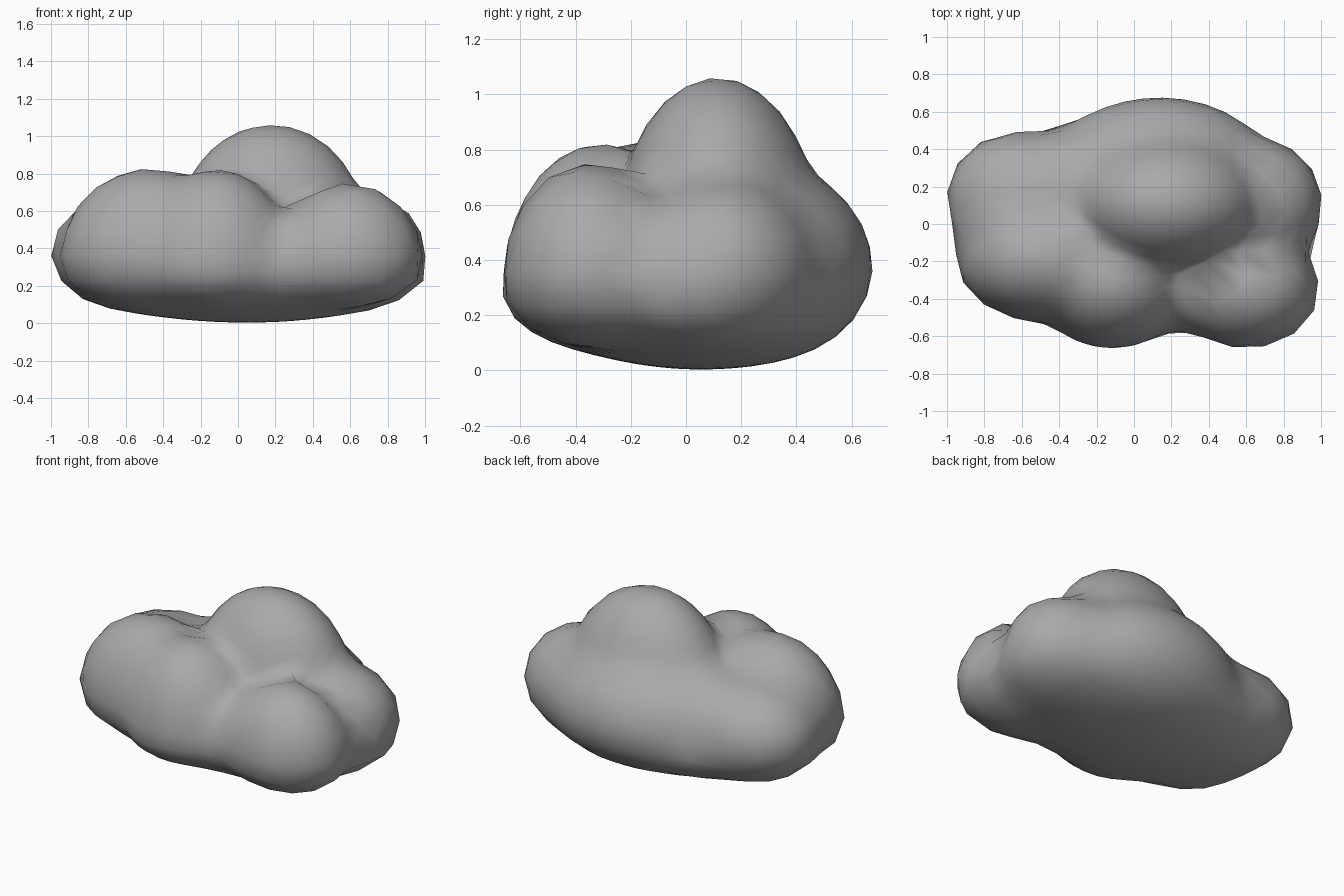
import bpy
import bmesh
import math
from mathutils import Vector

default_cube = bpy.data.objects.get("Cube")
if default_cube:
    bpy.data.objects.remove(default_cube, do_unlink=True)

# Soft grey surface
grey = bpy.data.materials.new("soft_grey")
grey.use_nodes = True
colour = (0.4, 0.4, 0.4, 1)
grey.diffuse_color = colour
bsdf = next(n for n in grey.node_tree.nodes if n.type == 'BSDF_PRINCIPLED')
bsdf.inputs["Base Color"].default_value = colour
bsdf.inputs["Roughness"].default_value = 0.8

# Puffs of the cloud: centre, then radii along x, y, upward and downward
puffs = {
    "base": ((0.04, 0.04, 0.255), (0.95, 0.54, 0.33, 0.25)),
    "tower": ((0.18, 0.115, 0.50), (0.50, 0.36, 0.56, 0.38)),
    "shoulder": ((-0.20, 0.18, 0.42), (0.48, 0.32, 0.29, 0.30)),
    "back": ((0.14, 0.28, 0.37), (0.58, 0.395, 0.37, 0.31)),
    "right_end": ((-0.62, 0.14, 0.38), (0.38, 0.35, 0.30, 0.28)),
    "left_end": ((0.66, 0.12, 0.38), (0.34, 0.33, 0.31, 0.27)),
    "front_right": ((-0.48, -0.18, 0.33), (0.47, 0.345, 0.495, 0.24)),
    "front_middle": ((-0.12, -0.31, 0.29), (0.41, 0.355, 0.53, 0.21)),
    "front_web": ((0.23, -0.29, 0.28), (0.38, 0.28, 0.31, 0.19)),
    "front_left": ((0.60, -0.35, 0.32), (0.39, 0.315, 0.43, 0.23)),
}
BLEND = 0.03
CENTRE = Vector((0.05, 0.0, 0.36))


def puff_distance(point, centre, radii):
    """Approximate signed distance to one lopsided ellipsoid."""
    offset = point - Vector(centre)
    rx, ry, up, down = radii
    rz = up if offset.z > 0 else down
    scaled = Vector((offset.x / rx, offset.y / ry, offset.z / rz))
    slope = Vector((scaled.x / rx, scaled.y / ry, scaled.z / rz)).length
    return scaled.length * (scaled.length - 1) / max(slope, 1e-6)


def cloud_distance(point):
    """Softly blended union of all puffs."""
    distances = [puff_distance(point, *puff) for puff in puffs.values()]
    nearest = min(distances)
    total = sum(math.exp((nearest - d) / BLEND) for d in distances)
    return nearest - BLEND * math.log(total)


def surface_point(direction):
    """Where a ray from the middle leaves the cloud."""
    inside, outside = 0.0, 1.5
    for _ in range(18):
        middle = (inside + outside) / 2
        if cloud_distance(CENTRE + direction * middle) < 0:
            inside = middle
        else:
            outside = middle
    return CENTRE + direction * inside


# One continuous skin drawn over the blended puffs
bm = bmesh.new()
bmesh.ops.create_icosphere(bm, subdivisions=4, radius=1)
for vert in bm.verts:
    vert.co = surface_point(vert.co.normalized())
for face in bm.faces:
    face.smooth = True
skin = bpy.data.meshes.new("cloud")
bm.to_mesh(skin)
bm.free()
skin.materials.append(grey)
cloud = bpy.data.objects.new("cloud", skin)
bpy.context.collection.objects.link(cloud)
